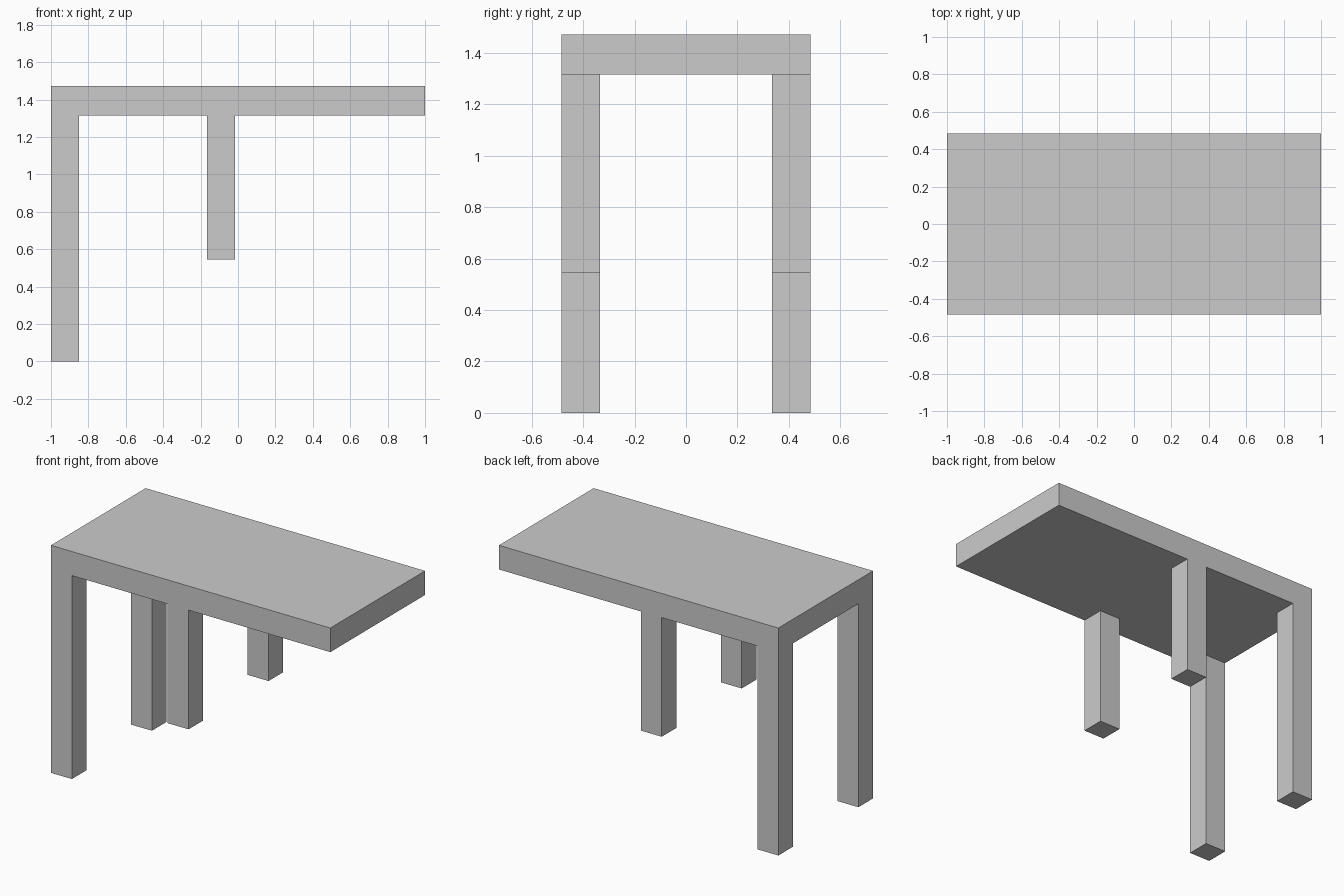
import bpy

if "Cube" in bpy.data.objects:
    bpy.data.objects.remove(bpy.data.objects["Cube"])

HALF_X, HALF_Y = 1.0, 0.484
TOP, UNDERSIDE = 1.472, 1.316
LEG = 0.15


def box(name, x, y, z):
    """Box spanning the given (min, max) ranges."""
    bpy.ops.mesh.primitive_cube_add(size=1)
    ob = bpy.context.object
    ob.name = ob.data.name = name
    for v in ob.data.vertices:
        v.co = [r[0] if c < 0 else r[1] for c, r in zip(v.co, (x, y, z))]
    return ob


# table top
box("table_top", (-HALF_X, HALF_X), (-HALF_Y, HALF_Y), (UNDERSIDE, TOP))

# front and back pairs: long end legs, short middle legs
for side, y in (("front", (-HALF_Y, -HALF_Y + LEG)), ("back", (HALF_Y - LEG, HALF_Y))):
    for kind, x0, bottom in (("long", -HALF_X, 0.0), ("short", -0.165, 0.545)):
        box(f"{side}_{kind}_leg", (x0, x0 + LEG), y, (bottom, UNDERSIDE))
